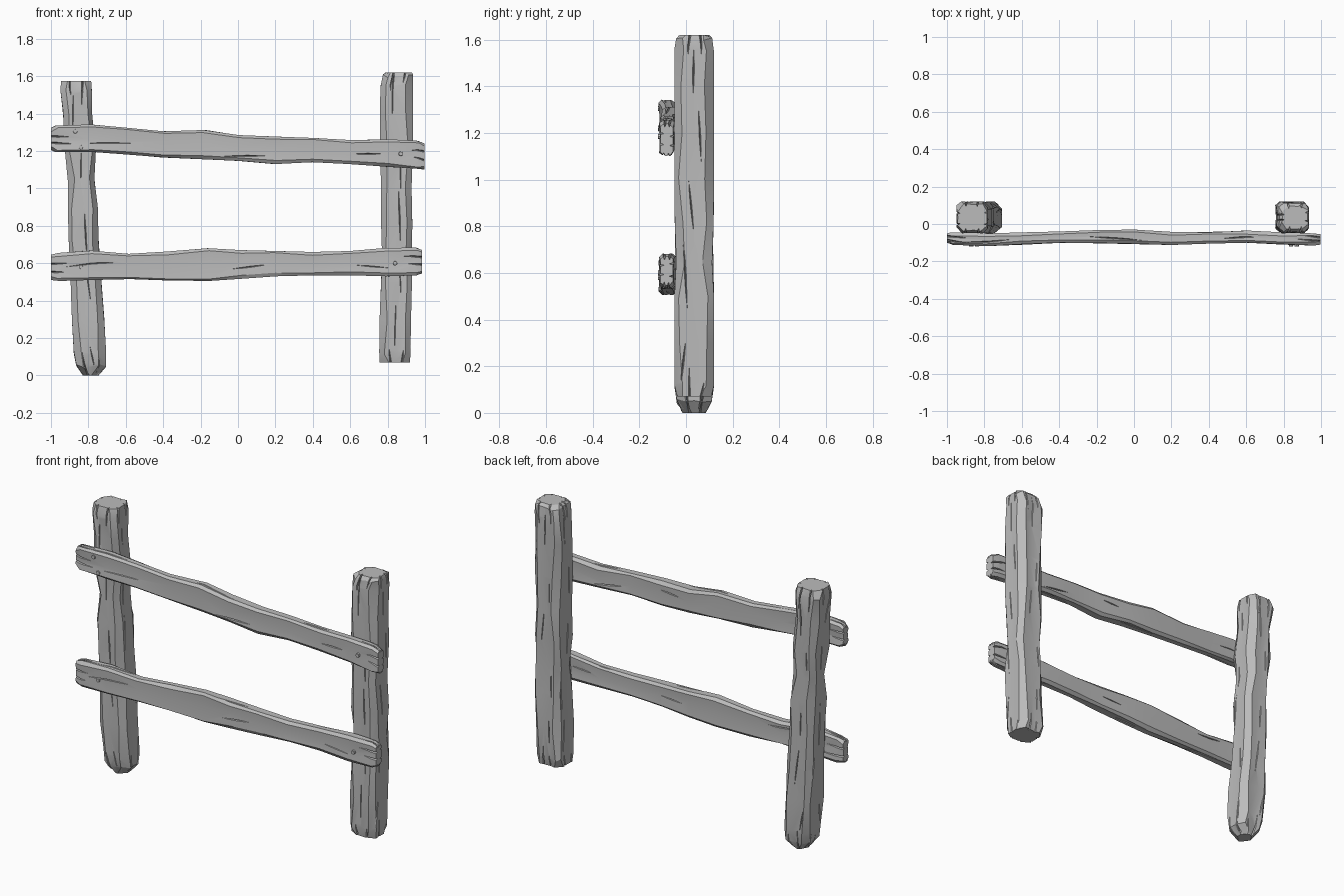
import bpy, bmesh, math, random
from mathutils import Vector

if "Cube" in bpy.data.objects:
    bpy.data.objects.remove(bpy.data.objects["Cube"])

GREY = (0.5, 0.5, 0.5, 1)
wood = bpy.data.materials.new("weathered grey wood")
wood.use_nodes = True
wood.diffuse_color = GREY
wood.node_tree.nodes["Principled BSDF"].inputs["Base Color"].default_value = GREY


def place(upright, t, u, v):
    """Length t, face width u and depth v to world space."""
    return Vector((u, v, t)) if upright else Vector((t, v, u))


def finish(bm, name):
    bmesh.ops.recalc_face_normals(bm, faces=bm.faces)
    mesh = bpy.data.meshes.new(name)
    bm.to_mesh(mesh)
    bm.free()
    mesh.materials.append(wood)
    obj = bpy.data.objects.new(name, mesh)
    bpy.context.collection.objects.link(obj)
    return obj


def activate(obj):
    bpy.ops.object.select_all(action='DESELECT')
    obj.select_set(True)
    bpy.context.view_layer.objects.active = obj


def loft(bm, rings):
    """Skin closed rings of equal size and cap both ends."""
    loops = [[bm.verts.new(p) for p in ring] for ring in rings]
    n = len(loops[0])
    for a, b in zip(loops, loops[1:]):
        for i in range(n):
            bm.faces.new((a[i], a[(i + 1) % n], b[(i + 1) % n], b[i]))
    bm.faces.new(loops[0])
    bm.faces.new(loops[-1])


def section(rng, lo, hi, back, front, chamfer, dent):
    """Hewn rectangle: chamfered corners and slightly dented faces."""
    c = lambda: chamfer * rng.uniform(0.6, 1.4)
    d = lambda: dent * rng.random()
    mu = (lo + hi) / 2 + (hi - lo) * rng.uniform(-0.15, 0.15)
    mv = (back + front) / 2
    return [(lo + c(), back), (mu, back + d()), (hi - c(), back),
            (hi, back + c()), (hi - d() / 2, mv), (hi, front - c()),
            (hi - c(), front), (mu, front - d()), (lo + c(), front),
            (lo, front - c()), (lo + d() / 2, mv), (lo, back + c())]


def sample(stations, t):
    for a, b in zip(stations, stations[1:]):
        if t <= b[0]:
            k = max(0, (t - a[0]) / (b[0] - a[0]))
            return [p + (q - p) * k for p, q in zip(a[1:], b[1:])]
    return stations[-1][1:]


def crack(bm, rng, stations, upright, face, t, frac, length, width, depth):
    """Spindle cutter lying along the grain on one face."""
    rings = []
    drift = rng.uniform(-0.012, 0.012)
    for k in (-1, -0.5, 0, 0.5, 1):
        s = t + k * length / 2
        lo, hi, back, front = sample(stations, s)
        swell = max(0.08, 1 - k * k)
        w, d = width * swell, depth * swell
        if face in ("front", "back"):
            u = lo + (hi - lo) * frac + drift * k
            v = back if face == "front" else front
            offs = [(w, 0), (0, d), (-w, 0), (0, -d)]
        else:
            u = lo if face == "low" else hi
            v = back + (front - back) * frac + drift * k
            offs = [(d, 0), (0, w), (-d, 0), (0, -w)]
        rings.append([place(upright, s, u + a, v + b) for a, b in offs])
    loft(bm, rings)


def timber(name, stations, upright, seed, chamfer, dent, cracks):
    rng = random.Random(seed)
    bm = bmesh.new()
    rings = []
    for i, (t, *box) in enumerate(stations):
        end = i in (0, len(stations) - 1)
        pts = section(rng, *box, chamfer * (1.2 if end else 1), dent)
        tilt = 0 if end else 0.02
        rings.append([place(upright, t + rng.uniform(-tilt, tilt) / 2, u, v) for u, v in pts])
    loft(bm, rings)
    obj = finish(bm, name)

    # Grain cracks, plus wider splits running out through both ends
    cut = bmesh.new()
    t0, t1 = stations[0][0], stations[-1][0]
    faces = ("front", "back", "low", "high")
    for i in range(cracks):
        slot = (i // 4 + rng.uniform(0.3, 0.7)) / math.ceil(cracks / 4)
        crack(cut, rng, stations, upright, faces[i % 4], t0 + (t1 - t0) * slot,
              rng.uniform(0.2, 0.8), rng.uniform(0.12, 0.3), 0.004, 0.014)
    for t in (t0, t1):
        for face in faces:
            for frac in (0.33, 0.68):
                crack(cut, rng, stations, upright, face, t, frac + rng.uniform(-0.08, 0.08),
                      rng.uniform(0.12, 0.3), 0.005, 0.016)
    cutter = finish(cut, name + "_cracks")
    cutter.hide_render = True
    mod = obj.modifiers.new("cracks", 'BOOLEAN')
    mod.operation, mod.solver, mod.object = 'DIFFERENCE', 'EXACT', cutter
    mod.use_self = True
    activate(obj)
    bpy.ops.object.modifier_apply(modifier=mod.name)
    bpy.data.objects.remove(cutter)
    bpy.ops.object.shade_smooth_by_angle(angle=math.radians(25))


# Posts: height, left edge, right edge, front, back
BACK, FRONT = 0.12, -0.05
left_post = [(z, a, b, FRONT + e, BACK - e) for z, a, b, e in (
    (0.0, -0.83, -0.745, 0.035), (0.05, -0.865, -0.705, 0.01), (0.12, -0.878, -0.705, 0),
    (0.3, -0.888, -0.715, 0), (0.5, -0.895, -0.73, 0), (0.72, -0.905, -0.745, 0.004),
    (0.9, -0.91, -0.75, 0), (1.05, -0.91, -0.768, 0.008), (1.2, -0.925, -0.76, 0),
    (1.4, -0.935, -0.78, 0.004), (1.53, -0.95, -0.782, 0), (1.575, -0.945, -0.785, 0.012))]
right_post = [(z, a, b, FRONT + e, BACK - e) for z, a, b, e in (
    (0.07, 0.757, 0.92, 0.012), (0.12, 0.755, 0.922, 0), (0.3, 0.757, 0.925, 0),
    (0.5, 0.765, 0.93, 0), (0.65, 0.77, 0.93, 0.008), (0.82, 0.765, 0.932, 0.002),
    (1.0, 0.765, 0.928, 0), (1.2, 0.76, 0.935, 0), (1.4, 0.758, 0.936, 0),
    (1.55, 0.762, 0.936, 0), (1.6, 0.775, 0.936, 0.008), (1.62, 0.79, 0.93, 0.022))]
timber("left_post", left_post, True, 3, 0.03, 0.008, 20)
timber("right_post", right_post, True, 8, 0.03, 0.008, 20)

# Rails: position along x, lower edge, upper edge, front, back
upper = [(-1.0, 1.205, 1.325, -0.10, -0.05), (-0.97, 1.195, 1.335, -0.112, -0.045),
         (-0.78, 1.195, 1.342, -0.118, -0.05), (-0.6, 1.182, 1.325, -0.108, -0.045),
         (-0.4, 1.165, 1.305, -0.10, -0.04), (-0.18, 1.155, 1.312, -0.102, -0.032),
         (0.0, 1.147, 1.285, -0.106, -0.03), (0.2, 1.13, 1.277, -0.112, -0.042),
         (0.4, 1.14, 1.27, -0.105, -0.045), (0.6, 1.13, 1.258, -0.10, -0.035),
         (0.8, 1.115, 1.262, -0.108, -0.045), (0.96, 1.105, 1.255, -0.115, -0.05),
         (0.998, 1.1, 1.24, -0.11, -0.055)]
lower = [(-1.0, 0.51, 0.645, -0.10, -0.05), (-0.96, 0.505, 0.655, -0.11, -0.045),
         (-0.78, 0.51, 0.667, -0.118, -0.05), (-0.58, 0.515, 0.65, -0.11, -0.045),
         (-0.38, 0.508, 0.662, -0.10, -0.042), (-0.16, 0.505, 0.68, -0.104, -0.036),
         (0.02, 0.517, 0.67, -0.108, -0.036), (0.2, 0.53, 0.665, -0.112, -0.045),
         (0.4, 0.535, 0.66, -0.104, -0.042), (0.6, 0.535, 0.665, -0.10, -0.038),
         (0.8, 0.53, 0.682, -0.11, -0.045), (0.95, 0.535, 0.683, -0.115, -0.05),
         (0.985, 0.545, 0.67, -0.11, -0.055)]
timber("upper_rail", upper, False, 5, 0.014, 0.006, 12)
timber("lower_rail", lower, False, 12, 0.014, 0.006, 12)

# Wooden pegs fixing the rails to the posts
pegs = [(-0.87, 1.305), (-0.84, 1.22), (-0.84, 0.58), (0.84, 0.6), (0.87, 1.185)]
for i, (x, z) in enumerate(pegs):
    bpy.ops.mesh.primitive_cone_add(vertices=8, radius1=0.016, radius2=0.011, depth=0.07,
                                    location=(x, -0.086, z), rotation=(math.pi / 2, 0, 0))
    peg = bpy.context.object
    peg.name = f"peg_{i + 1}"
    peg.data.materials.append(wood)
    bpy.ops.object.shade_smooth_by_angle(angle=math.radians(30))
